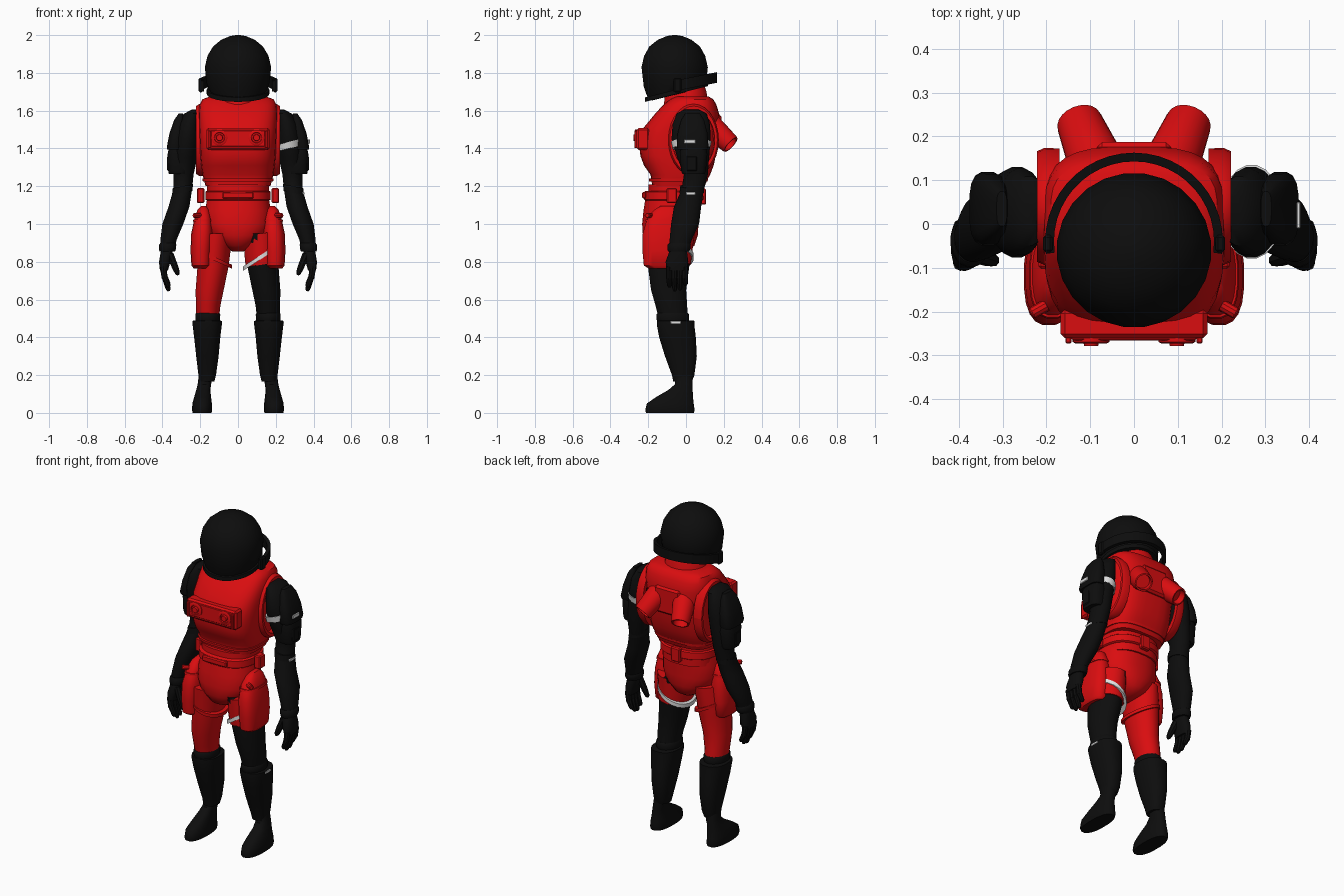
import bpy, bmesh, math
from mathutils import Vector


def material(name, rgb):
    m = bpy.data.materials.new(name)
    m.diffuse_color = (*rgb, 1)
    return m


RED = material("suit red", (0.70, 0.004, 0.005))
BLACK = material("suit black", (0.004, 0.004, 0.004))
WHITE = material("strap white", (0.75, 0.75, 0.75))


def finish(bm, name, mat, angle=40):
    bmesh.ops.recalc_face_normals(bm, faces=bm.faces)
    me = bpy.data.meshes.new(name)
    bm.to_mesh(me)
    bm.free()
    me.materials.append(mat)
    ob = bpy.data.objects.new(name, me)
    bpy.context.collection.objects.link(ob)
    bpy.context.view_layer.objects.active = ob
    ob.select_set(True)
    bpy.ops.object.shade_smooth_by_angle(angle=math.radians(angle))
    ob.select_set(False)
    return ob


def skin(name, mat, rings, closed=True, angle=40):
    """Bridge rings of points; closed adds end caps."""
    bm = bmesh.new()
    vs = [[bm.verts.new(p) for p in r] for r in rings]
    n = len(vs[0])
    for a, b in zip(vs, vs[1:]):
        for i in range(n):
            j = (i + 1) % n
            bm.faces.new((a[i], a[j], b[j], b[i]))
    if closed:
        bm.faces.new(vs[0])
        bm.faces.new(vs[-1])
    return finish(bm, name, mat, angle)


def loft(name, mat, secs, s=1, n=20, p=2.0, sx=0, sy=0, closed=True):
    """Stack superellipse sections (cx, cy, z, rx, ry[, slope y]); s mirrors x."""
    rings = []
    for cx, cy, z, rx, ry, *k in secs:
        ring = []
        for i in range(n):
            t = math.tau * (i + 0.5) / n
            c, d = math.cos(t), math.sin(t)
            x = math.copysign(abs(c) ** (2 / p), c) * rx
            y = math.copysign(abs(d) ** (2 / p), d) * ry
            slope = k[0] if k else sy
            ring.append((s * (cx + x), cy + y, z + sx * x + slope * y))
        rings.append(ring)
    return skin(name, mat, rings, closed)


def tube(name, mat, a, b, prof, n=16):
    """Turned profile of (fraction along a-b, radius)."""
    a, b = Vector(a), Vector(b)
    q = (b - a).to_track_quat('Z', 'Y')
    rings = [[a.lerp(b, t) + q @ Vector((r * math.cos(math.tau * i / n), r * math.sin(math.tau * i / n), 0))
              for i in range(n)] for t, r in prof]
    return skin(name, mat, rings, True, 35)


def box(name, mat, c, size, bevel=0.006):
    bm = bmesh.new()
    bmesh.ops.create_cube(bm, size=1)
    for v in bm.verts:
        v.co = Vector([v.co[i] * size[i] + c[i] for i in range(3)])
    bmesh.ops.bevel(bm, geom=bm.edges[:], offset=bevel, segments=1, affect='EDGES')
    return finish(bm, name, mat, 30)


def arc_band(name, mat, c, r0, r1, h, a0, a1, slope=0, n=24):
    """Rectangular bar swept round a horizontal arc."""
    rings = []
    for i in range(n + 1):
        t = math.radians(a0 + (a1 - a0) * i / n)
        ring = []
        for r, z in ((r0, -h), (r1, -h), (r1, h), (r0, h)):
            x, y = r * math.cos(t), r * math.sin(t)
            ring.append((c[0] + x, c[1] + y, c[2] + z + slope * y))
        rings.append(ring)
    return skin(name, mat, rings, True, 30)


# Helmet: dome, rim and stand-off band round the back
loft("helmet", BLACK, [
    (0, -.055, 1.685, .125, .125, .25), (0, -.055, 1.70, .150, .148, .24), (0, -.057, 1.75, .168, .168, .14),
    (0, -.06, 1.83, .177, .177), (0, -.06, 1.89, .163, .163), (0, -.06, 1.94, .133, .135),
    (0, -.06, 1.975, .09, .09), (0, -.06, 1.995, .042, .042), (0, -.06, 2.0, .01, .01)], n=24)
arc_band("helmet_band", BLACK, (0, -.04, 1.735), .183, .203, .028, -8, 188, .2)
arc_band("helmet_rim", BLACK, (0, -.05, 1.70), .13, .166, .012, 0, 360, .25)
for s in (1, -1):
    box("band_end", BLACK, (s * .197, -.045, 1.735), (.022, .04, .075))

# Torso shell and neck
loft("neck", RED, [(0, .0, 1.62, .13, .12), (0, .0, 1.70, .115, .11), (0, 0, 1.73, .10, .10)])
loft("torso", RED, [
    (0, -.04, 1.20, .172, .140), (0, -.035, 1.235, .182, .148), (0, -.03, 1.26, .188, .158),
    (0, -.038, 1.31, .195, .185), (0, -.042, 1.36, .2, .2), (0, -.04, 1.43, .203, .21),
    (0, -.025, 1.51, .207, .20), (0, .005, 1.58, .209, .172), (0, .02, 1.63, .205, .142),
    (0, .03, 1.66, .190, .115), (0, .03, 1.675, .15, .09)], n=32, p=3.2)
loft("torso_hem", RED, [(0, -.04, 1.225, .187, .155), (0, -.04, 1.24, .189, .157)], n=32, p=3)

# Arm openings on the shell
for s in (1, -1):
    rings = []
    for i in range(28):
        t = math.tau * i / 28
        rings.append([(s * x, .04 + k * .13 * math.cos(t), 1.445 + k * .185 * math.sin(t))
                      for x, k in ((.17, 1.02), (.205, 1.03), (.222, .97), (.222, .86), (.17, .84))])
    skin("armhole_rim", RED, rings + rings[:1], False)

# Chest control box with two dials and end brackets
box("chest_box", RED, (0, -.228, 1.45), (.335, .066, .115), .01)
box("chest_panel", RED, (0, -.262, 1.453), (.285, .008, .085), .003)
for s in (1, -1):
    x = s * .098
    tube("dial", RED, (x, -.255, 1.457), (x, -.279, 1.457),
         [(0, .042), (.6, .042), (.75, .036), (.75, .028), (.5, .026), (.5, .018), (1, .016)], 20)
    box("chest_bracket", RED, (s * .15, -.262, 1.447), (.014, .022, .09), .003)

# Back: plate and two splayed open exhaust tubes
box("back_plate", RED, (0, .165, 1.50), (.17, .045, .16), .012)
for s in (1, -1):
    tube("back_tube", RED, (s * .068, .095, 1.55), (s * .127, .237, 1.42),
         [(0, .066), (.45, .062), (.95, .053), (1, .05), (1, .042), (.82, .04)], 20)

# Waist, belt and belt fittings
loft("waist", RED, [(0, -.06, 1.08, .160, .14), (0, -.06, 1.21, .165, .14)], n=28, p=2.5)
loft("belt", RED, [(0, -.065, 1.125, .168, .152), (0, -.065, 1.13, .174, .158),
                   (0, -.065, 1.17, .174, .156), (0, -.065, 1.175, .168, .15)], n=28, p=2.5)
box("buckle", RED, (0, -.222, 1.152), (.165, .022, .035))
box("back_pouch", RED, (0, .092, 1.145), (.06, .03, .085))
for s in (1, -1):
    box("side_pouch", RED, (s * .198, -.075, 1.15), (.04, .055, .08))

# Hips
loft("hips", RED, [
    (0, -.075, .855, .03, .07), (0, -.08, .885, .085, .125), (0, -.083, .94, .155, .146),
    (0, -.083, 1.0, .178, .15), (0, -.078, 1.07, .175, .148), (0, -.07, 1.14, .163, .145)], n=28, p=2.3)

LEG = [(.11, -.09, .95, .082, .135), (.125, -.092, .86, .087, .122), (.133, -.092, .77, .083, .110),
       (.150, -.092, .65, .075, .094), (.158, -.078, .57, .066, .085), (.160, -.07, .52, .062, .08)]
for s in (1, -1):
    side = "left" if s > 0 else "right"
    # Thigh: the right one is red to the knee, the left one black below mid thigh
    loft(side + "_thigh", BLACK if s > 0 else RED, LEG, s)
    # Knee, shin guard and boot
    loft(side + "_knee", BLACK, [(.16, -.068, .47, .062, .08), (.16, -.07, .495, .066, .087),
                                 (.16, -.07, .52, .067, .088), (.16, -.07, .53, .062, .08)], s)
    loft(side + "_shin", BLACK, [
        (.165, -.018, .165, .04, .05), (.163, -.015, .20, .047, .06), (.162, -.027, .30, .060, .085),
        (.163, -.045, .40, .070, .098), (.163, -.055, .465, .078, .1), (.163, -.055, .487, .078, .1),
        (.163, -.055, .49, .066, .09)], s, p=2.4)
    loft(side + "_boot", BLACK, [
        (.19, -.085, 0, .05, .128), (.19, -.085, .015, .054, .132), (.19, -.083, .05, .052, .125),
        (.187, -.06, .085, .045, .098), (.184, -.03, .12, .038, .066), (.178, -.012, .15, .036, .048),
        (.172, -.012, .20, .036, .045)], s, p=2.4)
    # Hip guard plate with fastening knob
    loft(side + "_hip_guard", RED, [
        (.195, -.115, .765, .04, .085), (.195, -.12, .78, .052, .104), (.195, -.12, .86, .057, .112),
        (.19, -.12, .95, .058, .11), (.185, -.115, 1.03, .046, .092), (.183, -.105, 1.075, .032, .064),
        (.182, -.1, 1.095, .014, .035)], s, p=2.6)
    loft(side + "_guard_seam", RED, [(.187, -.117, 1.012, .053, .1), (.186, -.116, 1.024, .051, .098)], s, p=2.6)
    tube("guard_knob", RED, (s * .20, -.185, 1.045), (s * .235, -.205, 1.045), [(0, .014), (.9, .014), (1, .01)], 10)

    # Arm with layered shoulder armour and elbow ring
    loft(side + "_arm", BLACK, [
        (.225, .03, 1.605, .02, .04), (.24, .03, 1.585, .045, .08), (.258, .028, 1.53, .058, .10),
        (.268, .027, 1.45, .067, .105), (.28, .038, 1.35, .065, .085), (.288, .052, 1.26, .053, .064),
        (.293, .035, 1.18, .05, .06), (.313, .008, 1.09, .056, .073), (.345, -.005, 1.0, .056, .075),
        (.367, -.027, .92, .044, .06), (.375, -.037, .86, .036, .05)], s)
    loft(side + "_shoulder_plate", BLACK, [
        (.335, .035, 1.395, .04, .08), (.335, .035, 1.41, .042, .085), (.325, .035, 1.48, .038, .08),
        (.313, .035, 1.55, .026, .062), (.302, .035, 1.585, .012, .04)], s, p=3, n=16)
    loft(side + "_upper_arm_guard", BLACK, [
        (.315, .04, 1.265, .052, .06), (.315, .04, 1.28, .055, .066), (.318, .04, 1.37, .055, .074),
        (.318, .04, 1.395, .05, .07)], s, p=3, n=16)
    box("arm_clasp", BLACK, (s * .36, .03, 1.32), (.03, .06, .08))
    loft(side + "_elbow_ring", BLACK, [(.295, .03, 1.165, .055, .065), (.292, .033, 1.2, .054, .064)], s, sx=-.2)
    # Glove: cuff, palm, fingers and thumb
    loft(side + "_cuff", BLACK, [(.374, -.04, .855, .042, .056), (.374, -.038, .868, .046, .062),
                                 (.372, -.036, .89, .046, .062), (.371, -.034, .90, .04, .055)], s)
    loft(side + "_palm", BLACK, [(.392, -.048, .755, .022, .055), (.388, -.048, .80, .031, .06),
                                 (.378, -.042, .85, .032, .048), (.376, -.038, .875, .03, .042)], s, n=14, p=2.4)
    for i, tip in enumerate((.665, .645, .65, .675)):
        y = -.09 + i * .028
        tube("finger", BLACK, (s * .397, y, .775), (s * .388, y, .715), [(0, .017), (1, .016)], 8)
        tube("finger_tip", BLACK, (s * .389, y, .722), (s * .366, y + .003, tip), [(0, .016), (.85, .013), (1, .007)], 8)
    tube("thumb", BLACK, (s * .36, -.07, .84), (s * .316, -.085, .73), [(0, .02), (.6, .018), (.9, .014), (1, .007)], 8)

# Left thigh: short red leg and slanted white strap
loft("left_thigh_cover", RED, [(.125, -.09, .95, .088, .138), (.125, -.092, .86, .093, .127),
                               (.131, -.092, .785, .091, .118)], 1, sx=.15)
loft("left_thigh_strap", WHITE, [(.123, -.09, .815, .097, .131), (.123, -.09, .838, .097, .131)], 1, sx=.65)
# Matching red strap on the right thigh
loft("right_thigh_strap", RED, [(.123, -.09, .805, .093, .125), (.123, -.09, .825, .093, .127)], -1, sx=.45)

# White trims on the left arm and shin
loft("left_arm_strap", WHITE, [(.27, .028, 1.40, .072, .1), (.269, .028, 1.435, .071, .108)], 1, sx=.25)
box("left_arm_tag", WHITE, (.376, .02, 1.437), (.009, .06, .022), .002)
box("left_elbow_tag", WHITE, (.345, .025, 1.162), (.012, .05, .014), .002)
box("left_shin_tag", WHITE, (.238, -.055, .479), (.009, .055, .014), .002)
